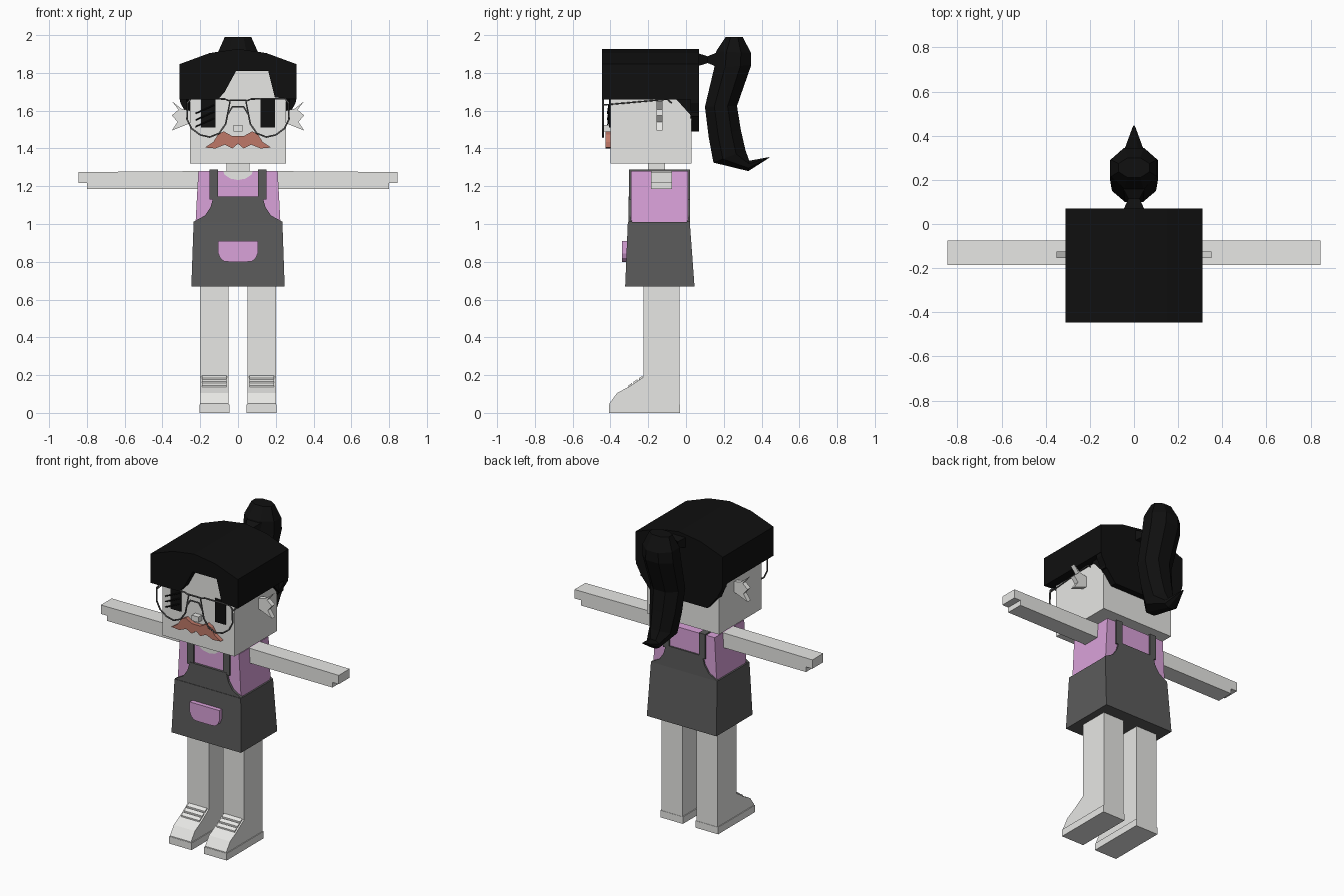
import bpy
import bmesh
from math import cos, sin, pi
from mathutils import Vector

cube = bpy.data.objects.get("Cube")
if cube:
    bpy.data.objects.remove(cube, do_unlink=True)


def material(name, r, g, b):
    m = bpy.data.materials.new(name)
    m.use_nodes = True
    m.diffuse_color = (r, g, b, 1)
    m.node_tree.nodes["Principled BSDF"].inputs["Base Color"].default_value = (r, g, b, 1)
    return m


PALE = material("pale_skin", 0.8, 0.8, 0.78)
BLACK = material("black", 0.005, 0.005, 0.005)
GREY = material("charcoal", 0.105, 0.105, 0.105)
PINK = material("mauve", 0.70, 0.36, 0.70)
BROWN = material("rust", 0.52, 0.19, 0.14)


def loft(name, rings, mat):
    """Skin closed rings of equal length and cap both ends."""
    bm = bmesh.new()
    loops = [[bm.verts.new(p) for p in ring] for ring in rings]
    n = len(loops[0])
    for a, b in zip(loops, loops[1:]):
        for i in range(n):
            j = (i + 1) % n
            bm.faces.new((a[i], a[j], b[j], b[i]))
    bm.faces.new(loops[0])
    bm.faces.new(loops[-1])
    bmesh.ops.recalc_face_normals(bm, faces=bm.faces)
    me = bpy.data.meshes.new(name)
    bm.to_mesh(me)
    bm.free()
    me.materials.append(mat)
    ob = bpy.data.objects.new(name, me)
    bpy.context.collection.objects.link(ob)
    return ob


def prism(name, pts, axis, lo, hi, mat):
    """Extrude a 2D outline along x or y."""
    place = (lambda p, d: (d, p[0], p[1])) if axis == "x" else (lambda p, d: (p[0], d, p[1]))
    return loft(name, [[place(p, d) for p in pts] for d in (lo, hi)], mat)


def rect(x0, x1, y0, y1, z):
    return [(x0, y0, z), (x1, y0, z), (x1, y1, z), (x0, y1, z)]


def box(name, x, y, z, mat):
    return loft(name, [rect(*x, *y, h) for h in z], mat)


def mirrored(pts):
    """Complete an outline given on its +x half, from top to bottom."""
    return pts + [(-x, z) for x, z in reversed(pts) if x]


def wire(name, pts, closed, mat, radius=0.005):
    cu = bpy.data.curves.new(name, "CURVE")
    cu.dimensions = "3D"
    cu.bevel_depth = radius
    cu.bevel_resolution = 1
    sp = cu.splines.new("POLY")
    sp.points.add(len(pts) - 1)
    for q, p in zip(sp.points, pts):
        q.co = (*p, 1)
    sp.use_cyclic_u = closed
    cu.materials.append(mat)
    ob = bpy.data.objects.new(name, cu)
    bpy.context.collection.objects.link(ob)


# Head, neck and nose
box("head", (-0.255, 0.255), (-0.40, 0.03), (1.32, 1.83), PALE)
box("neck", (-0.06, 0.06), (-0.20, -0.11), (1.24, 1.33), PALE)
box("nose", (-0.024, 0.024), (-0.435, -0.40), (1.49, 1.525), PALE)

# Moustache
prism("moustache", mirrored([(0, 1.465), (0.03, 1.465), (0.075, 1.49), (0.105, 1.475),
                             (0.13, 1.435), (0.175, 1.405), (0.12, 1.40), (0.07, 1.42),
                             (0.03, 1.40), (0, 1.425)]),
      "y", -0.425, -0.40, BROWN)

# Hair: crown, fringe with a parted notch, nape and tapering sides
arch = [(0.31, 1.846), (0.15, 1.905), (0, 1.927), (-0.15, 1.905), (-0.31, 1.846)]
prism("hair_crown", [(-0.31, 1.66), (0.31, 1.66)] + arch, "y", -0.395, 0.07, BLACK)
prism("hair_fringe", [(-0.31, 1.66), (-0.105, 1.66), (-0.07, 1.70), (-0.01, 1.81),
                      (0.16, 1.81), (0.195, 1.67), (0.31, 1.66)] + arch,
      "y", -0.445, -0.395, BLACK)
prism("hair_nape", mirrored([(0.31, 1.68), (0.305, 1.64), (0.265, 1.57), (0.20, 1.49)]),
      "y", 0.025, 0.07, BLACK)

# Ponytail: front and back (y, z) of each ring, then half width
tail = [((0.21, 1.99), (0.30, 1.99), 0.07), ((0.16, 1.915), (0.345, 1.905), 0.105),
        ((0.15, 1.83), (0.345, 1.84), 0.11), ((0.10, 1.62), (0.27, 1.625), 0.10),
        ((0.12, 1.46), (0.29, 1.50), 0.09), ((0.145, 1.325), (0.315, 1.39), 0.075),
        ((0.33, 1.28), (0.335, 1.335), 0.045), ((0.435, 1.347), (0.445, 1.355), 0.005)]
rings = []
for front, back, width in tail:
    mid = (Vector(front) + Vector(back)) / 2
    half = (Vector(back) - Vector(front)) / 2 * 1.08
    ring = []
    for k in range(8):
        a = (k + 0.5) * pi / 4
        p = mid + half * cos(a)
        ring.append((width * 1.08 * sin(a), p.x, p.y))
    rings.append(ring)
loft("ponytail", rings, BLACK)

# Hair tie: a pinched neck between head and ponytail
loft("ponytail_base", [[(-w, y, 1.87 - h), (w, y, 1.87 - h), (w, y, 1.87 + h), (-w, y, 1.87 + h)]
                       for y, w, h in ((0.06, 0.05, 0.035), (0.115, 0.025, 0.018),
                                       (0.18, 0.06, 0.045))], BLACK)

# Glasses bridge
wire("glasses_bridge", [(-0.045, -0.44, 1.655), (0.045, -0.44, 1.655)], False, GREY)
wire("glasses_nose_bar", [(-0.055, -0.44, 1.58), (-0.03, -0.44, 1.62),
                          (0.03, -0.44, 1.62), (0.055, -0.44, 1.58)], False, GREY)

lens = [(0.042, 1.65), (0.07, 1.662), (0.25, 1.662), (0.268, 1.64), (0.27, 1.555),
        (0.245, 1.505), (0.20, 1.472), (0.15, 1.46), (0.10, 1.48), (0.065, 1.53)]
ear = [(0.25, 1.60), (0.30, 1.61), (0.35, 1.65), (0.315, 1.605), (0.35, 1.575),
       (0.32, 1.54), (0.35, 1.495), (0.30, 1.515), (0.25, 1.535)]
shoe = [(-0.035, 0), (-0.405, 0), (-0.405, 0.05), (-0.365, 0.105), (-0.30, 0.14),
        (-0.225, 0.19), (-0.035, 0.19)]
arm = [(0.20, 1.185), (0.80, 1.185), (0.80, 1.218), (0.845, 1.218), (0.845, 1.275), (0.20, 1.28)]
strap = [(-0.302, 1.13), (-0.302, 1.288), (0.02, 1.288), (0.02, 1.13),
         (0.01, 1.13), (0.01, 1.278), (-0.29, 1.278), (-0.29, 1.13)]

# Paired parts
for s, side in ((1, "left"), (-1, "right")):
    def flip(pts):
        return [(s * p[0], *p[1:]) for p in pts]

    def span(a, b):
        return (s * a, s * b)

    box(side + "_eye", span(0.12, 0.195), (-0.407, -0.399), (1.51, 1.66), BLACK)
    prism(side + "_ear", flip(ear), "y", -0.155, -0.125, PALE)
    prism(side + "_hair_edge", [(-0.06, 1.67), (0.07, 1.67), (0.07, 1.57), (0.03, 1.57)],
          "x", *span(0.25, 0.275), BLACK)
    wire(side + "_lens_rim", flip([(x, -0.44, z) for x, z in lens]), True, GREY)
    wire(side + "_temple", flip([(0.268, -0.44, 1.63), (0.268, -0.10, 1.66),
                                 (0.268, -0.075, 1.64)]), False, GREY, 0.004)

    prism(side + "_arm", flip(arm), "y", -0.185, -0.075, PALE)
    prism(side + "_apron_strap", strap, "x", *span(0.105, 0.15), GREY)

    box(side + "_leg", span(0.05, 0.20), (-0.225, -0.035), (0.1, 0.70), PALE)
    prism(side + "_shoe", shoe, "x", *span(0.05, 0.20), PALE)
    box(side + "_sole", span(0.045, 0.205), (-0.407, -0.033), (0, 0.045), PALE)
    for k in range(3):
        y, z = -0.295 + k * 0.028, 0.142 + k * 0.019
        prism(f"{side}_lace_{k + 1}", [(y - 0.01, z - 0.012), (y - 0.01, z + 0.004),
                                       (y + 0.01, z + 0.017), (y + 0.01, z - 0.012)],
              "x", *span(0.06, 0.19), PALE)

# Lashes on one eye
for k in range(3):
    z = 1.60 - k * 0.035
    wire(f"lash_{k + 1}", [(-0.225, -0.415, z - 0.015), (-0.125, -0.408, z + 0.03)],
         False, BLACK, 0.004)

# Shirt with open neckline
loft("shirt", [rect(-0.225, 0.225, -0.29, 0.01, 1.0),
               rect(-0.21, 0.21, -0.29, 0.01, 1.28)], PINK)
prism("neckline", mirrored([(0.08, 1.281), (0.07, 1.26), (0.04, 1.24), (0, 1.233)]),
      "y", -0.295, -0.288, PALE)

# Apron skirt, bibs and pocket
loft("apron_skirt", [rect(-0.247, 0.247, -0.322, 0.045, 0.67),
                     rect(-0.235, 0.235, -0.308, 0.02, 1.01)], GREY)
bib = mirrored([(0.13, 1.145), (0.145, 1.09), (0.175, 1.045), (0.235, 1.012), (0.235, 0.99)])
prism("apron_bib_front", bib, "y", -0.305, -0.285, GREY)
prism("apron_bib_back", bib, "y", 0.005, 0.02, GREY)
prism("pocket", mirrored([(0.105, 0.91), (0.105, 0.845), (0.095, 0.82), (0.075, 0.803),
                          (0.05, 0.80)]), "y", -0.34, -0.30, PINK)
